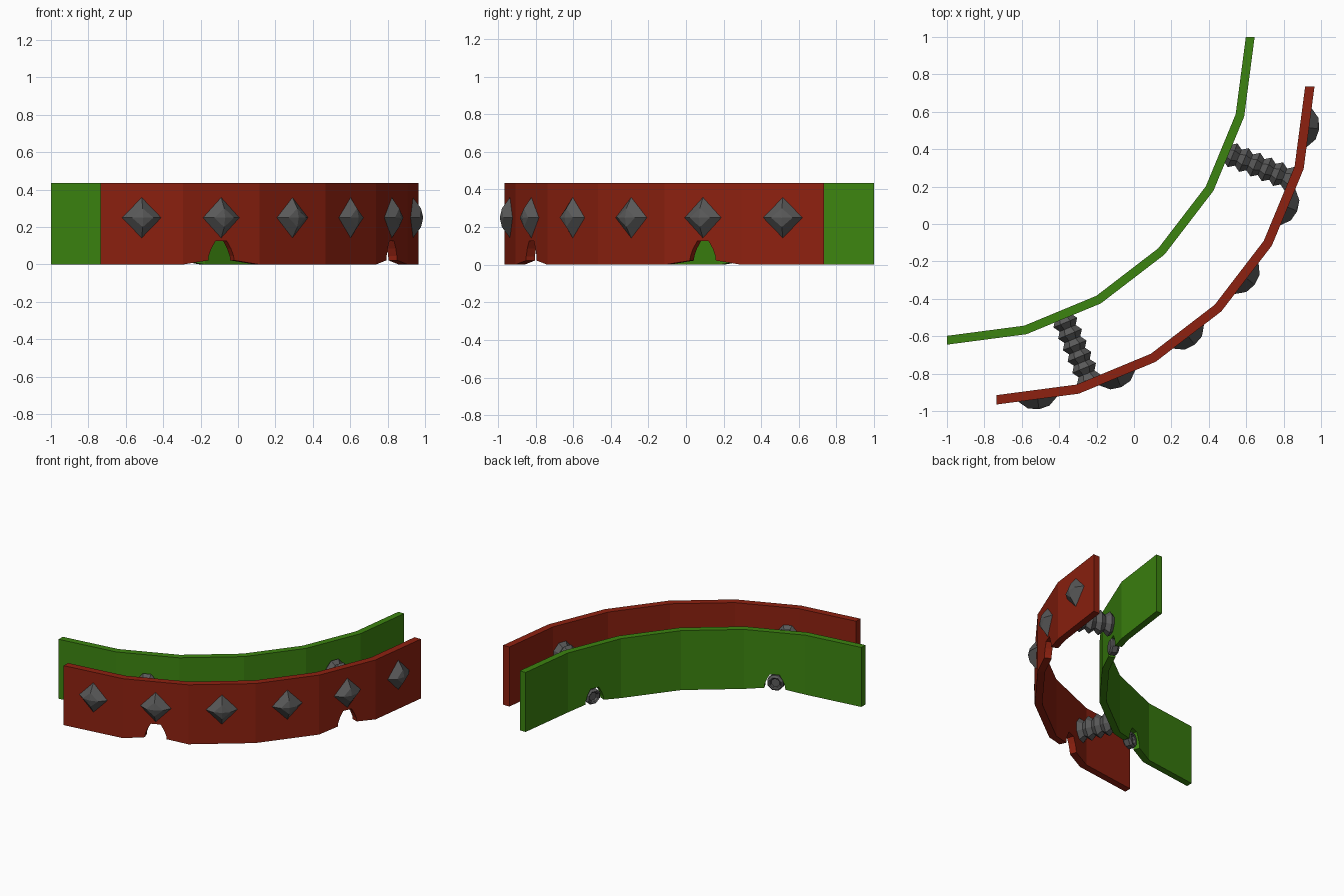
import bpy, bmesh
from math import sin, cos, pi, radians
from mathutils import Vector

if "Cube" in bpy.data.objects:
    bpy.data.objects.remove(bpy.data.objects["Cube"])

HEIGHT, STEP = 0.435, 15


def material(name, rgb):
    m = bpy.data.materials.new(name)
    m.diffuse_color = (*rgb, 1)
    m.use_nodes = True
    m.node_tree.nodes["Principled BSDF"].inputs["Base Color"].default_value = m.diffuse_color
    return m


RED = material("red paint", (0.27, 0.015, 0.005))
GREEN = material("green paint", (0.045, 0.23, 0.005))
STEEL = material("dark steel", (0.1, 0.1, 0.1))


def finish(bm, name, mat):
    bmesh.ops.remove_doubles(bm, verts=bm.verts, dist=1e-5)
    bmesh.ops.recalc_face_normals(bm, faces=bm.faces)
    me = bpy.data.meshes.new(name)
    bm.to_mesh(me)
    bm.free()
    me.materials.append(mat)
    ob = bpy.data.objects.new(name, me)
    bpy.context.collection.objects.link(ob)
    return ob


def polar(c, r, deg, z=0.0):
    """Point on a quarter arc: 0 deg faces -y, 90 deg faces +x."""
    a = radians(deg)
    return Vector((c[0] + r * sin(a), c[1] - r * cos(a), z))


# Underside of a notched panel: distance from panel middle, height
HALF_NOTCH = [(0.072, 0.022), (0.070, 0.045), (0.055, 0.085), (0.032, 0.125)]


def wall(name, c, r_in, r_out, mat):
    bm = bmesh.new()
    length = 2 * r_in * sin(radians(STEP / 2))
    for k in range(6):
        under = [(0, 0)]
        if k in (1, 4):
            under += [(0.5 - d / length, z) for d, z in HALF_NOTCH]
            under += [(0.5 + d / length, z) for d, z in reversed(HALF_NOTCH)]
        under.append((1, 0))
        outline = under + [(1, HEIGHT), (0, HEIGHT)]
        sides = []
        for r in (r_in, r_out):
            p, q = polar(c, r, k * STEP), polar(c, r, (k + 1) * STEP)
            vs = [bm.verts.new(p.lerp(q, u) + Vector((0, 0, z))) for u, z in outline]
            bm.faces.new(vs)
            sides.append(vs)
        n = len(outline)
        for i in range(n):
            # skip joints shared with the next or previous panel
            if (i == n - 3 and k < 5) or (i == n - 1 and k > 0):
                continue
            j = (i + 1) % n
            bm.faces.new((sides[0][i], sides[0][j], sides[1][j], sides[1][i]))
    return finish(bm, name, mat)


def lathe(name, origin, deg, rings, n, mat, phase=0.0):
    """Rings (distance out, half width, half height) stacked along a radial axis."""
    a = radians(deg)
    out, side, up = Vector((sin(a), -cos(a), 0)), Vector((cos(a), sin(a), 0)), Vector((0, 0, 1))
    bm = bmesh.new()
    loops = []
    for d, w, h in rings:
        loops.append([bm.verts.new(origin + out * d
                                   + side * w * cos(phase + 2 * pi * i / n)
                                   + up * h * sin(phase + 2 * pi * i / n)) for i in range(n)])
    for l0, l1 in zip(loops, loops[1:]):
        for i in range(n):
            j = (i + 1) % n
            bm.faces.new((l0[i], l0[j], l1[j], l1[i]))
    bm.faces.new(loops[0])
    bm.faces.new(loops[-1])
    return finish(bm, name, mat)


# Two curved walls
RC, GC = (-0.735, 0.735), (-1.0, 1.0)
wall("outer_wall", RC, 1.65, 1.70, RED)
wall("inner_wall", GC, 1.598, 1.645, GREEN)

# Diamond studs on the outer wall
for k in range(6):
    deg = (k + 0.5) * STEP
    lathe(f"stud_{k + 1}", polar(RC, 1.70 * cos(radians(7.5)), deg, 0.25), deg,
          [(-0.01, 0.105, 0.108), (0, 0.105, 0.108), (0.043, 0.058, 0.05), (0.054, 0.003, 0.003)],
          4, STEEL)

# Ribbed struts between the walls, with a short nut in each inner notch
for tag, deg in (("left", 22.5), ("right", 67.5)):
    start = polar(GC, 1.62, deg, 0.225)
    ribs = 6
    length = 0.395
    rings = [(0, 0.05, 0.06)]
    for i in range(ribs):
        rings.append(((i + 0.5) * length / ribs, 0.074, 0.088))
        rings.append(((i + 1) * length / ribs, 0.05, 0.06))
    lathe(f"strut_{tag}", start, deg, rings, 8, STEEL, pi / 8)
    lathe(f"nut_{tag}", polar(GC, 1.59, deg, 0.055), deg,
          [(0.02, 0.03, 0.03), (0.005, 0.035, 0.035), (0, 0.045, 0.045),
           (0.015, 0.058, 0.058), (0.05, 0.058, 0.058), (0.06, 0.045, 0.045)], 8, STEEL, pi / 8)
